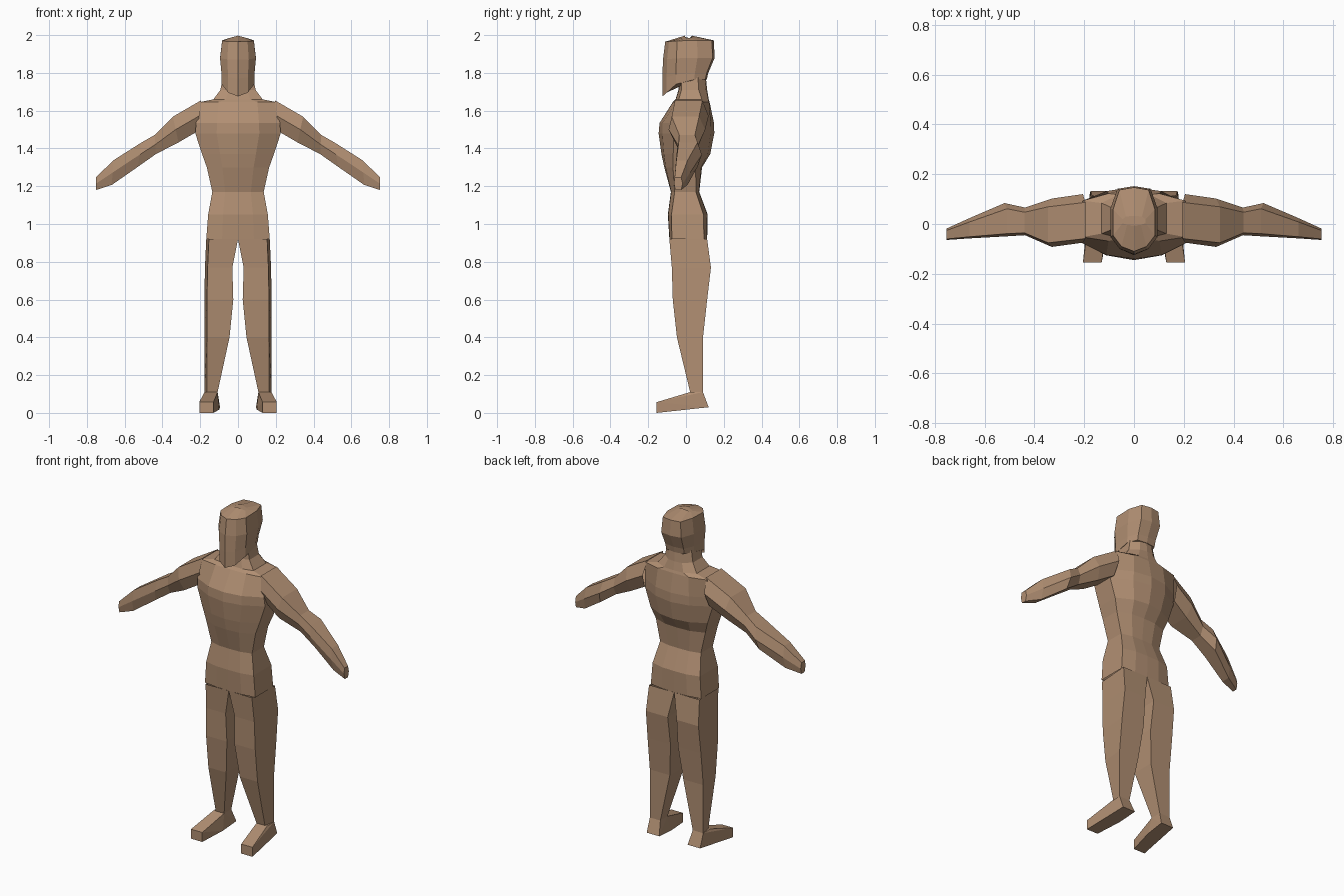
import bpy, bmesh

skin = bpy.data.materials.new("tan skin")
skin.diffuse_color = (0.44, 0.275, 0.17, 1)


def finish(name, bm, mirror=False):
    bmesh.ops.recalc_face_normals(bm, faces=bm.faces[:])
    me = bpy.data.meshes.new(name)
    bm.to_mesh(me)
    bm.free()
    me.materials.append(skin)
    ob = bpy.data.objects.new(name, me)
    bpy.context.collection.objects.link(ob)
    if mirror:
        m = ob.modifiers.new("mirror", 'MIRROR')
        m.use_mirror_merge = False
    return ob


def loft(name, rings, mirror=False, cap_start=False, cap_end=False):
    """Skin a list of rings that all have the same number of points."""
    bm = bmesh.new()
    vs = [[bm.verts.new(p) for p in r] for r in rings]
    n = len(vs[0])
    for a, b in zip(vs, vs[1:]):
        for i in range(n):
            j = (i + 1) % n
            bm.faces.new((a[i], a[j], b[j], b[i]))
    if cap_start:
        bm.faces.new(vs[0])
    if cap_end:
        bm.faces.new(vs[-1])
    return finish(name, bm, mirror)


def symmetric(half):
    """Complete a half ring that starts and ends on the x = 0 plane."""
    return half + [(-x, y, z) for x, y, z in half[-2:0:-1]]


# torso and neck: z, half width, front y, back y, side depth factor
torso = [
    (0.92, 0.168, -0.088, 0.112, 0.85),
    (1.05, 0.158, -0.096, 0.115, 0.80),
    (1.17, 0.136, -0.080, 0.070, 0.75),
    (1.30, 0.165, -0.115, 0.085, 0.60),
    (1.37, 0.190, -0.130, 0.128, 0.52),
    (1.48, 0.226, -0.145, 0.150, 0.45),
    (1.535, 0.222, -0.140, 0.148, 0.50),
    (1.645, 0.205, -0.070, 0.125, 0.75),
    (1.66, 0.130, -0.055, 0.120, 0.70),
    (1.71, 0.093, -0.040, 0.112, 0.60),
    (1.78, 0.080, -0.040, 0.105, 0.60),
]
rings = []
for z, w, f, b, s in torso:
    m = (1 + s) / 2 + 0.14
    m = min(m, 0.98)
    rings.append(symmetric([(0, f, z), (0.5 * w, f * m, z), (w, f * s, z),
                            (w, b * s, z), (0.5 * w, b * m, z), (0, b, z)]))
loft("torso", rings)

# head: front z, back z, half width, front y, back y
head = [
    (1.675, 1.765, 0.086, -0.125, 0.110),
    (1.77, 1.80, 0.087, -0.125, 0.118),
    (1.87, 1.88, 0.095, -0.122, 0.152),
    (1.965, 1.972, 0.084, -0.110, 0.147),
]
rings = []
for zf, zb, w, f, b in head:
    half = [(0, f), (0.6 * w, 0.82 * f), (w, 0.42 * f),
            (w, 0.4 * b), (0.7 * w, 0.93 * b), (0, b)]
    rings.append(symmetric([(x, y, zf + (zb - zf) * min(1, (y - f) / 0.10))
                            for x, y in half]))
# crown
rings.append([(0.55 * x, 0.15 * y + 0.01, 1.997 - 0.15 * abs(x))
              for x, y, z in rings[-1]])
loft("head", rings, cap_start=True, cap_end=True)

# legs: z, inner x, outer x, front y, back y
leg = [
    (0.92, 0.000, 0.168, -0.088, 0.112),
    (0.77, 0.030, 0.175, -0.075, 0.132),
    (0.60, 0.025, 0.178, -0.070, 0.112),
    (0.40, 0.045, 0.178, -0.048, 0.090),
    (0.11, 0.108, 0.178, 0.022, 0.090),
]
loft("leg", [[(i, f, z), (o - 0.014, f, z), (o, b, z), (i, b, z)]
             for z, i, o, f, b in leg], mirror=True)

# feet, turned slightly outwards
bm = bmesh.new()
for x0, x1, y, z in [(0.13, 0.205, -0.155, 0.0), (0.13, 0.205, -0.155, 0.057),
                     (0.108, 0.178, 0.022, 0.11), (0.108, 0.178, 0.09, 0.11),
                     (0.095, 0.178, 0.12, 0.03), (0.10, 0.185, 0.0, 0.017)]:
    bm.verts.new((x0, y, z))
    bm.verts.new((x1, y, z))
bmesh.ops.convex_hull(bm, input=bm.verts[:])
bmesh.ops.dissolve_limit(bm, angle_limit=0.03, verts=bm.verts[:], edges=bm.edges[:])
finish("foot", bm, mirror=True)

# arms: top x, top z, bottom x, bottom z, front y, back y
arm = [
    (0.195, 1.655, 0.215, 1.490, -0.075, 0.120),
    (0.345, 1.568, 0.315, 1.432, -0.092, 0.102),
    (0.440, 1.472, 0.435, 1.370, -0.045, 0.066),
    (0.510, 1.432, 0.530, 1.303, -0.050, 0.084),
    (0.660, 1.337, 0.668, 1.207, -0.058, 0.022),
    (0.752, 1.247, 0.752, 1.180, -0.064, -0.018),
]
rings = []
for xt, zt, xb, zb, f, b in arm:
    d = 0.17 * (b - f)
    xm, zm = (xt + xb) / 2, (zt + zb) / 2
    rings.append([(xt, f + d * 0.5, zt), (xt, b - d, zt), (xm, b, zm),
                  (xb, b - d, zb), (xb, f + d, zb), (xm, f, zm)])
loft("arm", rings, mirror=True, cap_end=True)
